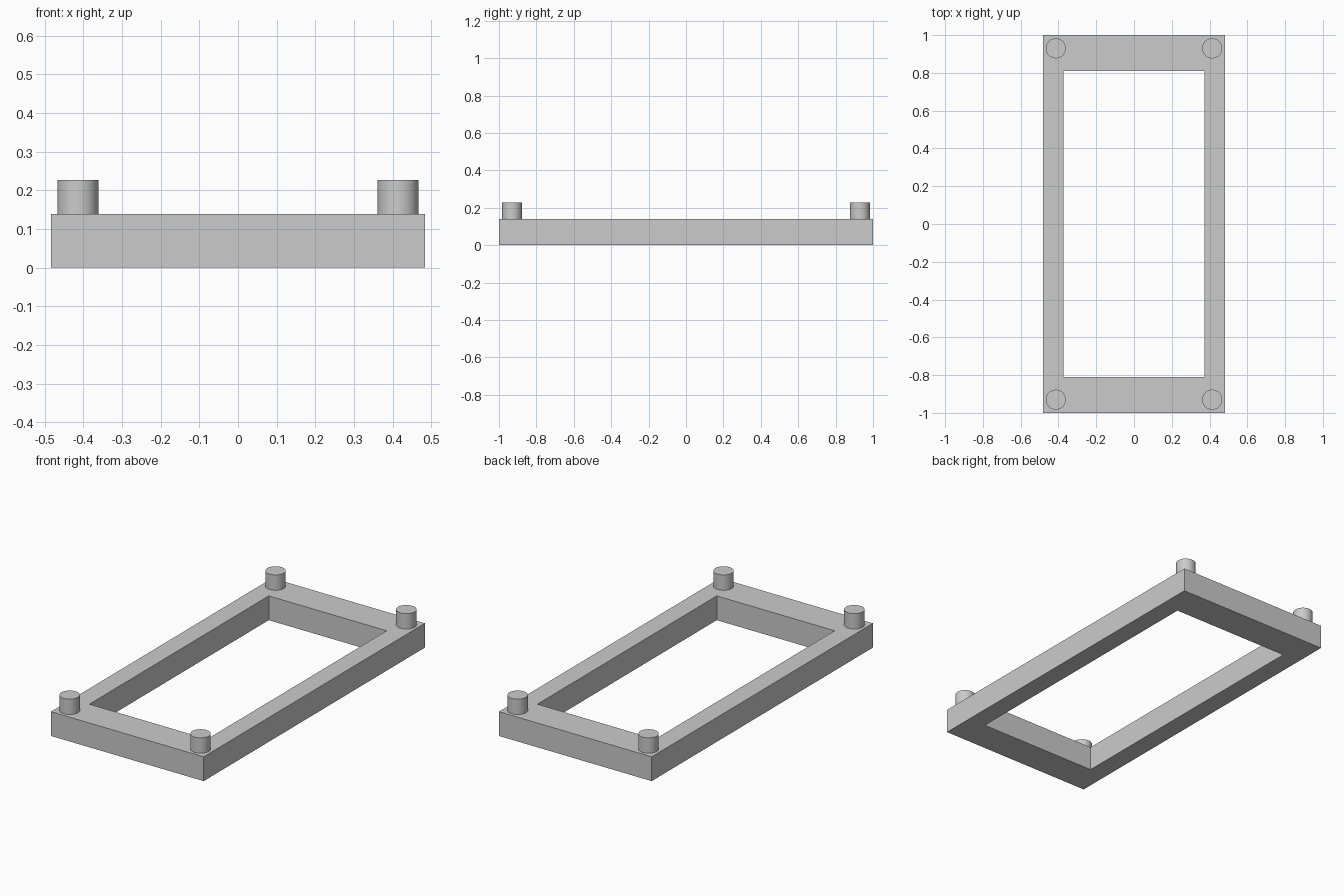
import bpy
import bmesh
import math

cube = bpy.data.objects.get("Cube")
if cube:
    bpy.data.objects.remove(cube, do_unlink=True)

# Single plain grey
GREY = (0.6, 0.6, 0.6, 1)
grey = bpy.data.materials.new("plain_grey")
grey.use_nodes = True
grey.diffuse_color = GREY
grey.node_tree.nodes["Principled BSDF"].inputs["Base Color"].default_value = GREY

HALF_X, HALF_Y = 0.483, 1.0
HOLE_X, HOLE_Y = 0.373, 0.811
FRAME_TOP, PEG_TOP = 0.139, 0.227
PEG_X, PEG_Y, PEG_RADIUS = 0.414, 0.93, 0.053
CORNERS = [(-1, -1), (1, -1), (1, 1), (-1, 1)]

# Rectangular frame: a flat ring extruded upward
bm = bmesh.new()
outer = [bm.verts.new((sx * HALF_X, sy * HALF_Y, 0)) for sx, sy in CORNERS]
inner = [bm.verts.new((sx * HOLE_X, sy * HOLE_Y, 0)) for sx, sy in CORNERS]
for i in range(4):
    j = (i + 1) % 4
    bm.faces.new((outer[i], outer[j], inner[j], inner[i]))
ring = bmesh.ops.extrude_face_region(bm, geom=bm.faces[:], use_keep_orig=True)
top = [v for v in ring["geom"] if isinstance(v, bmesh.types.BMVert)]
bmesh.ops.translate(bm, verts=top, vec=(0, 0, FRAME_TOP))
bmesh.ops.recalc_face_normals(bm, faces=bm.faces)
mesh = bpy.data.meshes.new("frame")
bm.to_mesh(mesh)
bm.free()
mesh.materials.append(grey)
frame = bpy.data.objects.new("frame", mesh)
bpy.context.collection.objects.link(frame)

# Round locating pegs at the four corners
for sx, sy in CORNERS:
    bpy.ops.mesh.primitive_cylinder_add(
        vertices=48, radius=PEG_RADIUS, depth=PEG_TOP - FRAME_TOP,
        location=(sx * PEG_X, sy * PEG_Y, (PEG_TOP + FRAME_TOP) / 2))
    peg = bpy.context.object
    peg.name = f"{'front' if sy < 0 else 'back'}_{'left' if sx > 0 else 'right'}_peg"
    peg.data.materials.append(grey)
    bpy.ops.object.shade_smooth_by_angle(angle=math.radians(30))
